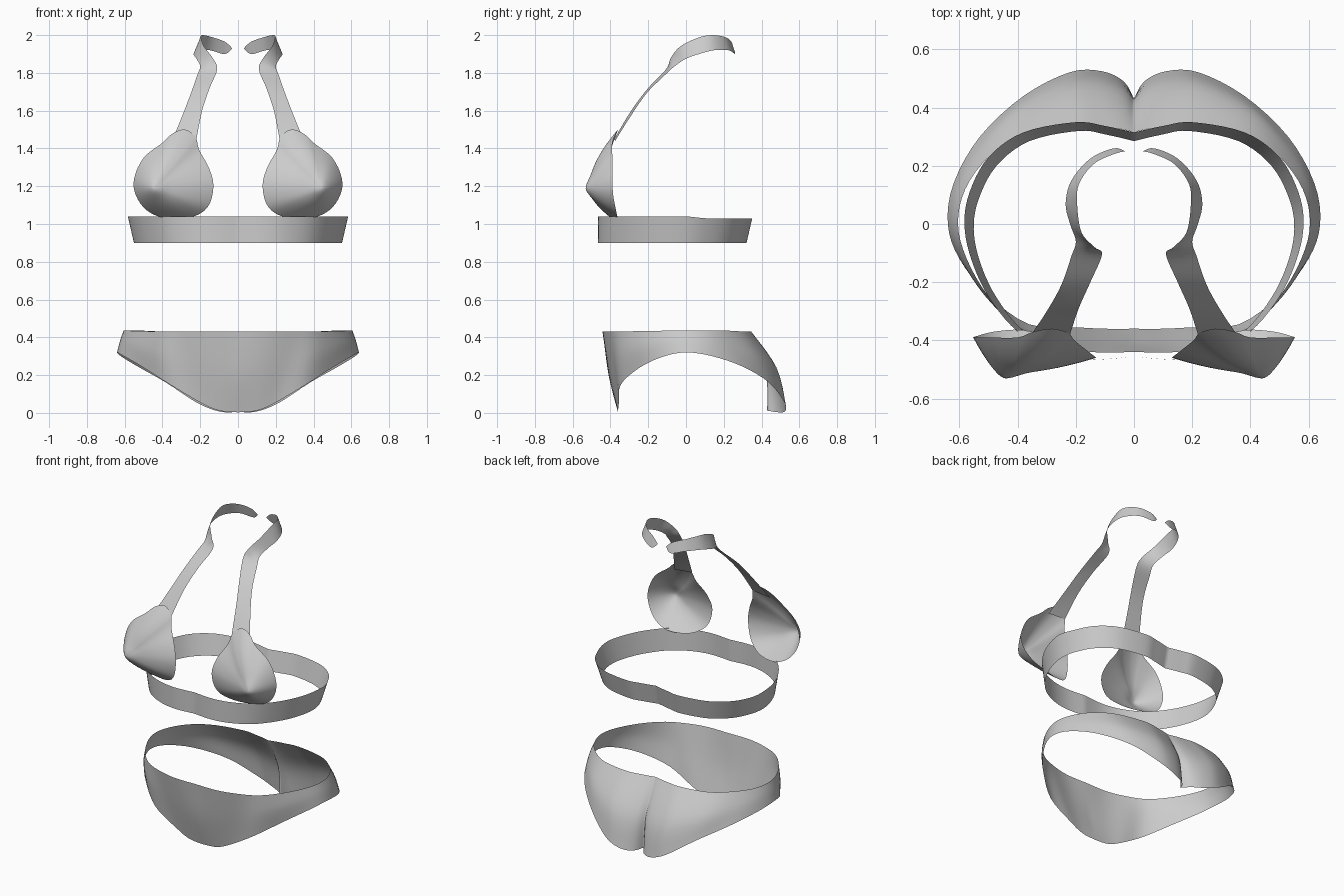
import bpy, bmesh, math
from mathutils import Vector

if "Cube" in bpy.data.objects:
    bpy.data.objects.remove(bpy.data.objects["Cube"])


def spline(pts, n, closed=False):
    """Catmull-Rom curve through pts with n steps per span."""
    p = [Vector(q) for q in pts]
    p = [p[-1]] + p + p[:2] if closed else [p[0]] + p + [p[-1]]
    out = []
    for i in range(1, len(p) - 2):
        a, b, c, d = p[i - 1:i + 3]
        for k in range(n):
            t = k / n
            out.append(0.5 * (2 * b + (c - a) * t + (2 * a - 5 * b + 4 * c - d) * t * t
                              + (3 * b - a - 3 * c + d) * t ** 3))
    if not closed:
        out.append(p[-2])
    return out


def sheet(name, rows, closed=False, merge=True):
    """Skin a grid of points, mirrored across x."""
    bm = bmesh.new()
    grid = [[bm.verts.new(v) for v in r] for r in rows]
    m = len(grid[0])
    for r0, r1 in zip(grid, grid[1:]):
        for j in range(m if closed else m - 1):
            k = (j + 1) % m
            bm.faces.new((r0[j], r0[k], r1[k], r1[j]))
    bmesh.ops.remove_doubles(bm, verts=bm.verts, dist=0.0003)
    bmesh.ops.recalc_face_normals(bm, faces=bm.faces)
    me = bpy.data.meshes.new(name)
    bm.to_mesh(me)
    bm.free()
    ob = bpy.data.objects.new(name, me)
    bpy.context.collection.objects.link(ob)
    mod = ob.modifiers.new("Mirror", 'MIRROR')
    mod.use_mirror_merge = merge
    bpy.ops.object.select_all(action='DESELECT')
    ob.select_set(True)
    bpy.context.view_layer.objects.active = ob
    bpy.ops.object.shade_smooth_by_angle(angle=math.radians(50))
    return ob


# Under-bust band: half loop from front centre to back centre
loop = [(0, -.455), (.14, -.465), (.27, -.44), (.4, -.37), (.5, -.25), (.56, -.12), (.583, 0),
        (.565, .11), (.5, .23), (.38, .315), (.2, .35), (.1, .337), (0, .315)]
top = [(x, y, 1.04 - .01 * (y > 0)) for x, y in loop]
low = [(x * .945, y - .03 * max(0, min(1, (y + .3) / .5)), .9) for x, y in loop]
sheet("chest_band", [spline(top, 5), spline(low, 5)])

# Cups: teardrop outline blended to a forward apex
outline = [(.28, -.36, 1.5), (.225, -.375, 1.46), (.205, -.40, 1.39), (.155, -.44, 1.3),
           (.13, -.46, 1.2), (.16, -.445, 1.09), (.25, -.40, 1.035), (.38, -.365, 1.03),
           (.48, -.37, 1.07), (.54, -.385, 1.15), (.55, -.39, 1.24), (.5, -.39, 1.35),
           (.4, -.39, 1.43), (.345, -.37, 1.48)]
edge = spline(outline, 4, True)
apex = Vector((.44, -.515, 1.19))
rings = []
for i in range(15):
    t = i / 14
    s = 1 - (1 - t) ** 1.75
    ring = []
    for e in edge:
        v = e.lerp(apex, t)
        v.y = e.y + (apex.y - e.y) * s
        v.y -= .016 * math.exp(-((v - apex).xz.length / .05) ** 2)
        ring.append(v)
    rings.append(ring)
sheet("cups", rings, closed=True, merge=False)

# Neck straps: rise from the cups, twist and curl behind the neck
outer = [(.35, -.375, 1.44), (.3, -.3, 1.56), (.25, -.21, 1.69), (.215, -.11, 1.79),
         (.2, -.06, 1.835), (.22, 0, 1.875), (.235, .07, 1.9), (.215, .15, 1.92),
         (.15, .225, 1.92), (.07, .26, 1.9), (.03, .25, 1.93)]
inner = [(.22, -.38, 1.45), (.19, -.29, 1.6), (.15, -.2, 1.72), (.11, -.105, 1.82),
         (.135, -.08, 1.88), (.18, -.03, 1.94), (.195, .06, 1.985), (.19, .135, 2.0),
         (.14, .205, 1.99), (.07, .24, 1.965), (.03, .25, 1.93)]
a, b = spline(outer, 5), spline(inner, 5)
sheet("neck_straps", [[p.lerp(q, k / 3) for p, q in zip(a, b)] for k in range(4)], merge=False)

# Briefs: waist, middle and leg-edge curves from front centre to back cleft
waist = [(0, -.44, .43), (.15, -.44, .43), (.28, -.41, .43), (.4, -.355, .43), (.5, -.25, .433),
         (.575, -.12, .435), (.605, 0, .437), (.58, .12, .435), (.5, .23, .435), (.38, .31, .43),
         (.2, .345, .43), (.1, .335, .43), (.04, .325, .43), (0, .315, .43)]
middle = [(0, -.41, .2), (.13, -.405, .22), (.25, -.385, .25), (.39, -.355, .3), (.51, -.25, .34),
          (.592, -.12, .37), (.625, 0, .38), (.605, .13, .37), (.53, .26, .34), (.41, .385, .3),
          (.24, .47, .25), (.13, .48, .22), (.04, .455, .21), (0, .42, .21)]
leg = [(0, -.36, .003), (.1, -.36, .012), (.2, -.355, .055), (.36, -.345, .15), (.5, -.245, .24),
       (.6, -.12, .298), (.64, 0, .32), (.62, .14, .3), (.53, .3, .245), (.38, .44, .16),
       (.22, .522, .055), (.11, .525, .01), (.035, .49, .003), (0, .43, .012)]
cols = [spline(c, 5) for c in zip(waist, middle, leg)]
sheet("briefs", [spline(r, 4) for r in zip(*cols)])
